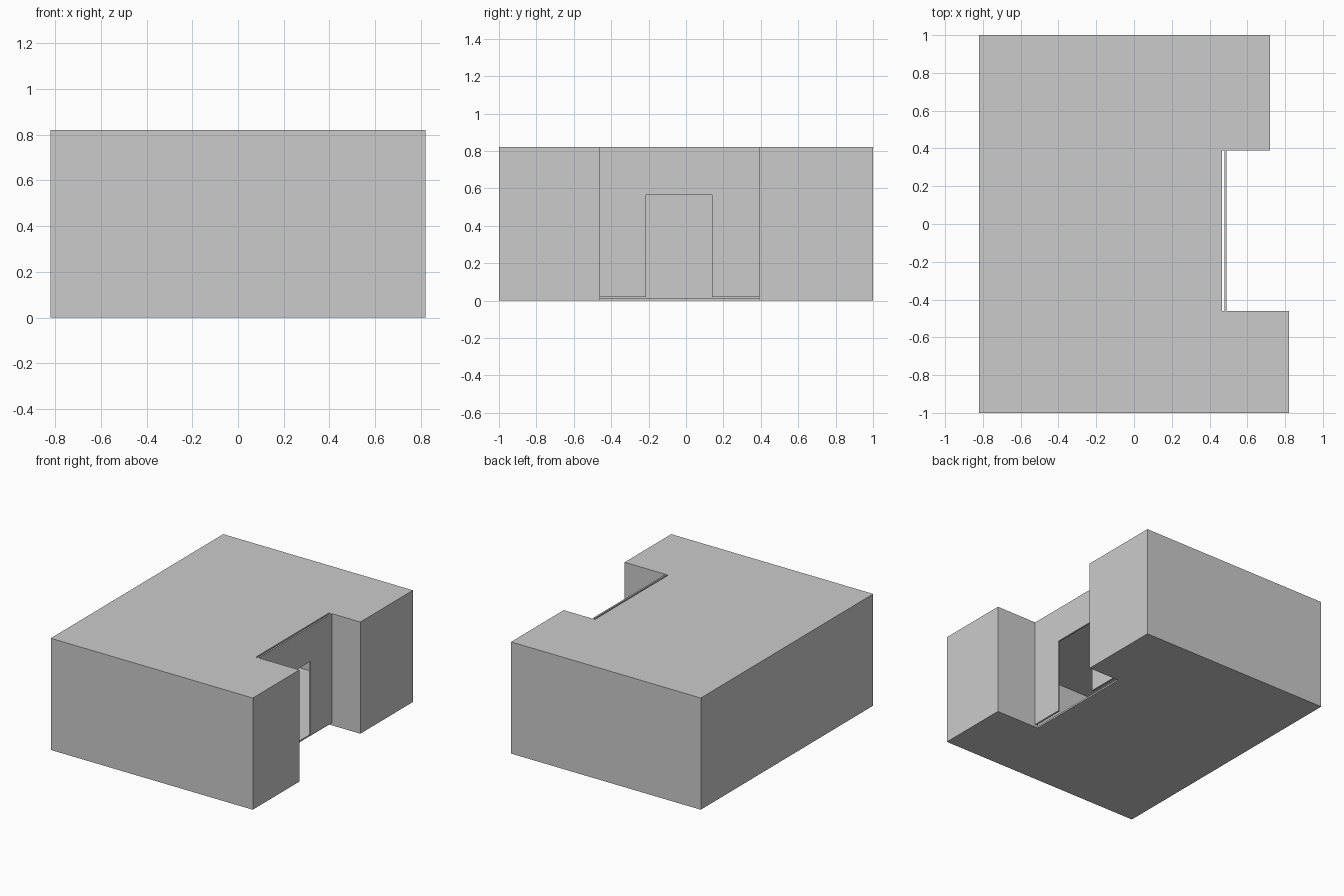
import bpy

if "Cube" in bpy.data.objects:
    bpy.data.objects.remove(bpy.data.objects["Cube"])

HEIGHT = 0.82
T = 0.012            # thickness of floor, roof and walls
NOTCH_Y = (-0.46, 0.39)
DOOR_Y = (-0.215, 0.14)
DOOR_TOP = 0.565

# Footprint, anticlockwise, starting and ending at the entrance recess
OUTLINE = [(0.467, NOTCH_Y[1]), (0.72, NOTCH_Y[1]), (0.72, 1), (-0.82, 1),
           (-0.82, -1), (0.82, -1), (0.82, NOTCH_Y[0]), (0.467, NOTCH_Y[0])]


def make_object(name, verts, faces):
    mesh = bpy.data.meshes.new(name)
    mesh.from_pydata(verts, [], faces)
    mesh.update()
    obj = bpy.data.objects.new(name, mesh)
    bpy.context.collection.objects.link(obj)
    return obj


def side_faces(n, closed):
    return [(i, (i + 1) % n, (i + 1) % n + n, i + n)
            for i in range(n if closed else n - 1)]


def slab(name, outline, z0, z1):
    n = len(outline)
    verts = [(x, y, z) for z in (z0, z1) for x, y in outline]
    caps = [tuple(reversed(range(n))), tuple(range(n, 2 * n))]
    return make_object(name, verts, side_faces(n, True) + caps)


# Floor and flat roof
slab("floor", OUTLINE, 0, T)
slab("roof", OUTLINE, HEIGHT - T, HEIGHT)

# Outer walls, open across the recess and thickened inwards
wall_verts = [(x, y, z) for z in (T, HEIGHT - T) for x, y in OUTLINE]
walls = make_object("outer_walls", wall_verts, side_faces(len(OUTLINE), False))
thick = walls.modifiers.new("thickness", 'SOLIDIFY')
thick.thickness = T
thick.offset = -1
thick.use_even_offset = True

# Entrance wall: one panel shaped around the doorway, just ahead of the roof edge
panel = [(NOTCH_Y[0], 0.02), (DOOR_Y[0], 0.02), (DOOR_Y[0], DOOR_TOP),
         (DOOR_Y[1], DOOR_TOP), (DOOR_Y[1], 0.02), (NOTCH_Y[1], 0.02),
         (NOTCH_Y[1], HEIGHT), (NOTCH_Y[0], HEIGHT)]
n = len(panel)
panel_verts = [(x, y, z) for x in (0.478, 0.49) for y, z in panel]
panel_faces = side_faces(n, True) + [tuple(reversed(range(n))), tuple(range(n, 2 * n))]
make_object("entrance_wall", panel_verts, panel_faces)
